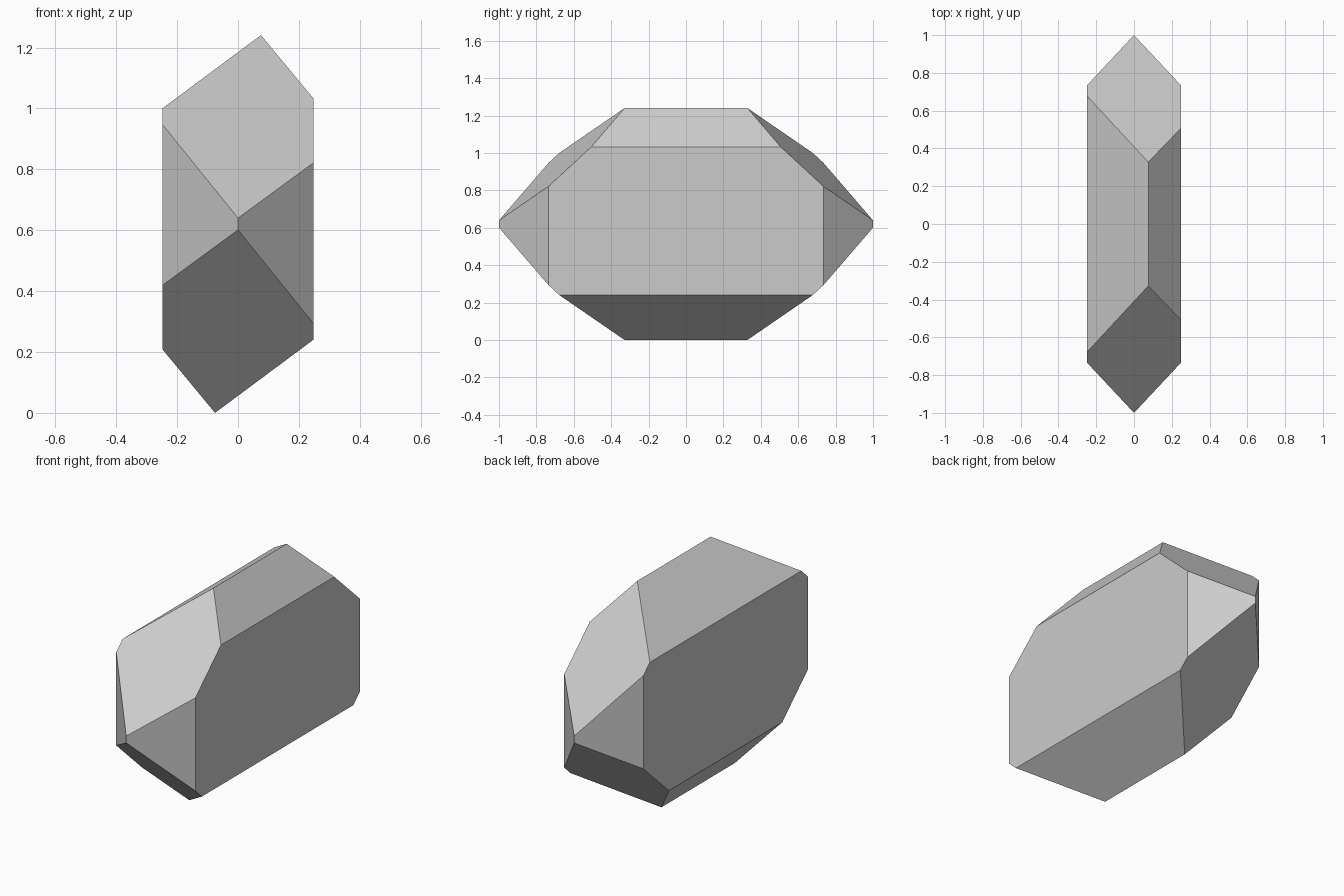
import bpy, bmesh
from mathutils import Vector

cube = bpy.data.objects.get("Cube")
if cube:
    bpy.data.objects.remove(cube, do_unlink=True)

MID = 0.6205      # height of the crystal's centre
HALF_W = 0.248    # half thickness along x

grey = bpy.data.materials.new("crystal_grey")
grey.use_nodes = True
colour = (0.6, 0.6, 0.6, 1)
grey.diffuse_color = colour
grey.node_tree.nodes["Principled BSDF"].inputs["Base Color"].default_value = colour

# Oversized block, thinned to the flat side faces
bm = bmesh.new()
bmesh.ops.create_cube(bm, size=2)
for v in bm.verts:
    v.co.x *= HALF_W
    v.co *= 1.0
    v.co.y *= 1.5


def cut(point, normal):
    """Slice off everything outside a facet plane and cap the opening."""
    bmesh.ops.bisect_plane(bm, geom=bm.verts[:] + bm.edges[:] + bm.faces[:],
                           plane_co=point, plane_no=normal, clear_outer=True)
    edges = [e for e in bm.edges if e.is_boundary]
    if edges:
        bmesh.ops.holes_fill(bm, edges=edges, sides=0)


# Facets relative to the centre: (point, outward normal)
ridge = Vector((0.0755, 0, 0.6205))
facets = [
    (ridge, Vector((0.2085, 0, 0.1725))),                       # steep ridge slope
    (ridge, Vector((-0.2405, 0, 0.3235))),                      # shallow ridge slope
    (Vector((0, -1, 0)), Vector((0.265, -HALF_W, 0))),          # end prism
    (Vector((0, -1, 0.0195)), Vector((0.0327, -0.119, 0.129))), # end dome
]
# Repeat each facet by the half turn about y and the front-back mirror
for point, normal in facets:
    for turn in (1, -1):
        for side in (1, -1):
            sym = Vector((turn, side, turn))
            cut(point * sym, normal * sym)

bmesh.ops.recalc_face_normals(bm, faces=bm.faces[:])
bmesh.ops.translate(bm, verts=bm.verts[:], vec=(0, 0, MID))
mesh = bpy.data.meshes.new("crystal")
bm.to_mesh(mesh)
bm.free()
mesh.materials.append(grey)
bpy.context.collection.objects.link(bpy.data.objects.new("crystal", mesh))
